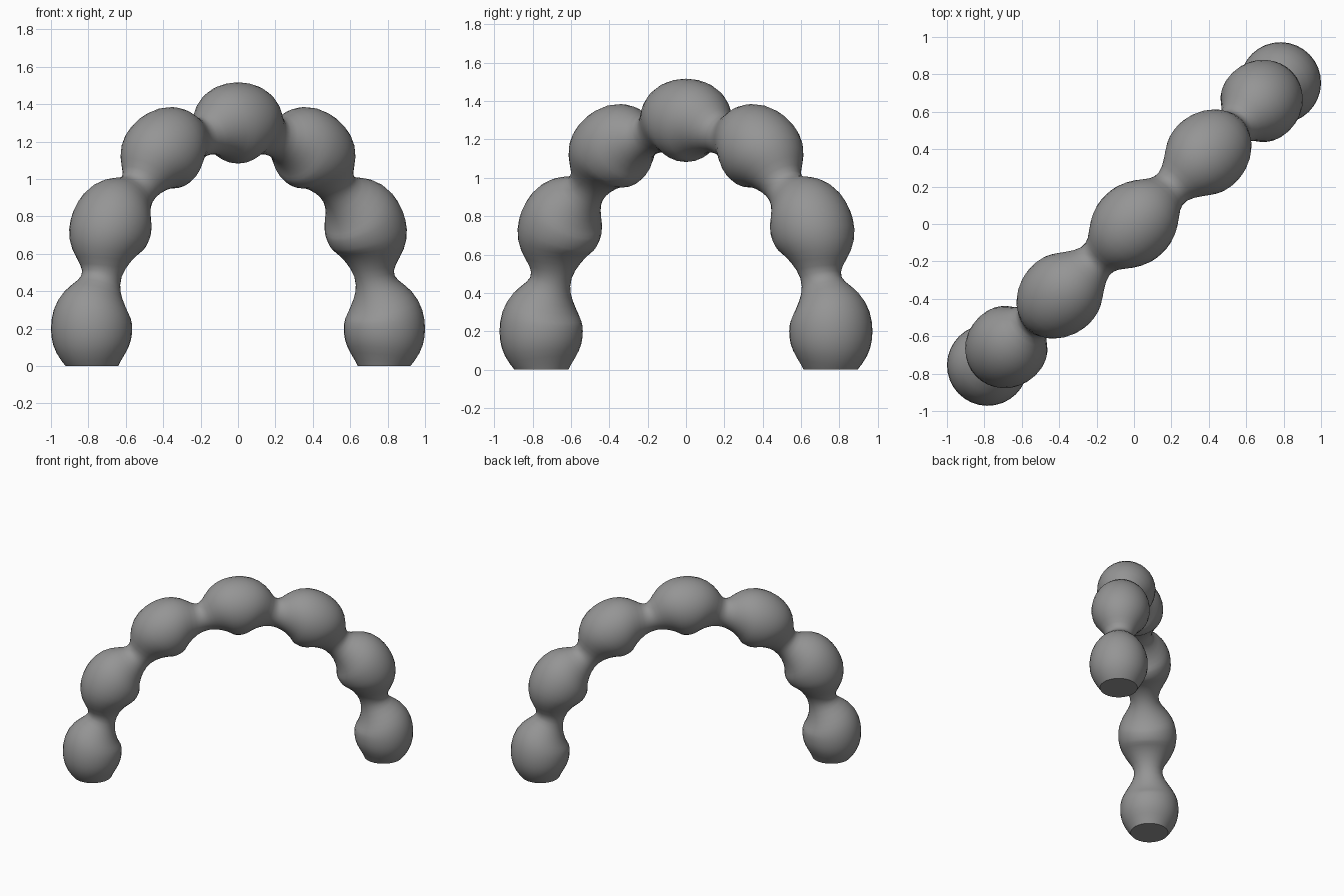
import bpy, bmesh, math
from mathutils import Vector

cube = bpy.data.objects.get("Cube")
if cube:
    bpy.data.objects.remove(cube, do_unlink=True)

# Arch layout: beads every 30 degrees on a half circle in a diagonal plane
STEP = math.radians(30)
SPAN = Vector((0.783, 0.755, 0))
RISE, BASE_Z = 1.1, 0.2
RINGS, SIDES = 112, 32
SIDE_AXIS = Vector((SPAN.y, -SPAN.x, 0)).normalized()


def path_point(t):
    # Necks sink toward the straight line between neighbouring beads
    wave = (1 - math.cos(2 * math.pi * t / STEP)) / 2
    scale = 1 - (0.034 * wave ** 1.5 if abs(t) < math.pi / 2 else 0)
    return SPAN * math.sin(t) * scale + Vector((0, 0, BASE_Z + RISE * math.cos(t) * scale))


def bead_radius(t):
    phase = 2 * math.pi * t / STEP
    return 0.169 + 0.056 * math.cos(phase) - 0.008 * math.cos(2 * phase)


# Beaded tube swept along the arch
bm = bmesh.new()
limit = math.radians(112)
rings = []
for i in range(RINGS + 1):
    t = -limit + 2 * limit * i / RINGS
    tangent = (path_point(t + 0.01) - path_point(t - 0.01)).normalized()
    outward = tangent.cross(SIDE_AXIS).normalized()
    ring = []
    for j in range(SIDES):
        a = 2 * math.pi * j / SIDES
        offset = outward * math.cos(a) + SIDE_AXIS * math.sin(a)
        ring.append(bm.verts.new(path_point(t) + offset * bead_radius(t)))
    rings.append(ring)
for low, high in zip(rings, rings[1:]):
    for j in range(SIDES):
        k = (j + 1) % SIDES
        bm.faces.new((low[j], low[k], high[k], high[j]))

# Flat feet on the ground
cut = bmesh.ops.bisect_plane(bm, geom=bm.verts[:] + bm.edges[:] + bm.faces[:],
                             plane_co=(0, 0, 0), plane_no=(0, 0, -1), clear_outer=True)
rim = [e for e in cut["geom_cut"] if isinstance(e, bmesh.types.BMEdge)]
bmesh.ops.holes_fill(bm, edges=rim, sides=0)
bmesh.ops.recalc_face_normals(bm, faces=bm.faces[:])

mesh = bpy.data.meshes.new("beaded_arch")
bm.to_mesh(mesh)
bm.free()
arch = bpy.data.objects.new("beaded_arch", mesh)
bpy.context.collection.objects.link(arch)

# Plain grey
grey = bpy.data.materials.new("plain_grey")
grey.use_nodes = True
colour = (0.3, 0.3, 0.3, 1)
grey.diffuse_color = colour
grey.node_tree.nodes["Principled BSDF"].inputs["Base Color"].default_value = colour
mesh.materials.append(grey)

# Smooth beads with sharp foot rims
bpy.ops.object.select_all(action='DESELECT')
arch.select_set(True)
bpy.context.view_layer.objects.active = arch
bpy.ops.object.shade_smooth_by_angle(angle=math.radians(40))
